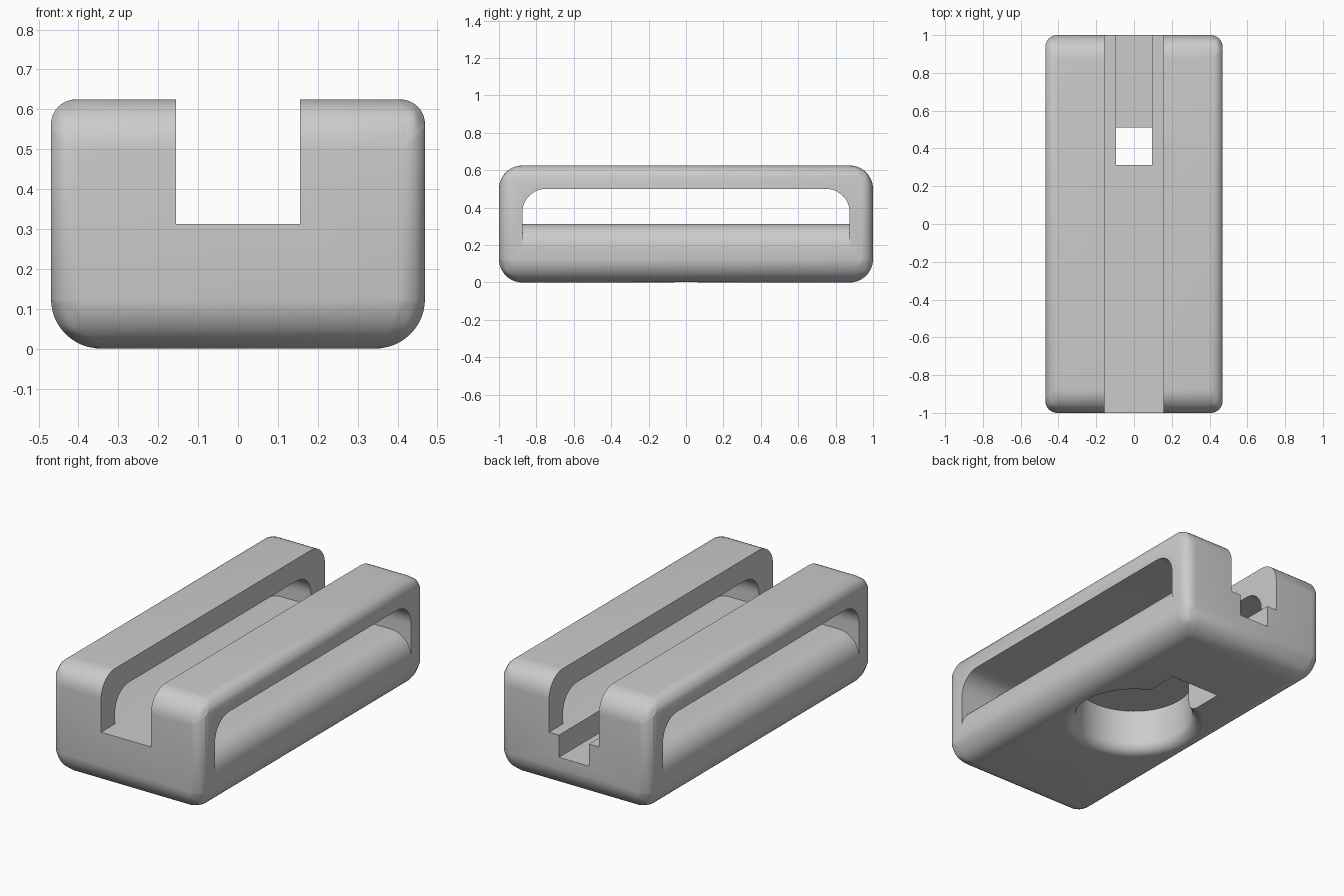
import bpy
import bmesh
from math import sin, cos, pi

if "Cube" in bpy.data.objects:
    bpy.data.objects.remove(bpy.data.objects["Cube"], do_unlink=True)

HALF_X, HALF_Y, TOP = 0.469, 1.0, 0.625
FLOOR = TOP / 2
R = 0.125
STEPS = 12

grey = bpy.data.materials.new("plain grey")
grey.use_nodes = True
colour = (0.6, 0.6, 0.6, 1)
grey.diffuse_color = colour
grey.node_tree.nodes["Principled BSDF"].inputs["Base Color"].default_value = colour


def add_object(name, bm):
    bmesh.ops.recalc_face_normals(bm, faces=bm.faces)
    mesh = bpy.data.meshes.new(name)
    bm.to_mesh(mesh)
    bm.free()
    mesh.materials.append(grey)
    ob = bpy.data.objects.new(name, mesh)
    bpy.context.collection.objects.link(ob)
    return ob


def box(name, low, high):
    bm = bmesh.new()
    bmesh.ops.create_cube(bm, size=1)
    for v in bm.verts:
        v.co = [(a + b) / 2 + c * (b - a) for a, b, c in zip(low, high, v.co)]
    return add_object(name, bm)


def arc(cx, cy, radius, start, end):
    angles = [start + (end - start) * i / STEPS for i in range(STEPS + 1)]
    return [(cx + radius * cos(a), cy + radius * sin(a)) for a in angles]


def prism(name, points, to_3d, direction):
    bm = bmesh.new()
    face = bm.faces.new([bm.verts.new(to_3d(*p)) for p in points])
    out = bmesh.ops.extrude_face_region(bm, geom=[face])
    verts = [g for g in out["geom"] if isinstance(g, bmesh.types.BMVert)]
    bmesh.ops.translate(bm, verts=verts, vec=direction)
    return add_object(name, bm)


# Block: wide rounding underneath and at the ends, tighter along top and uprights
body = box("clamp_body", (-HALF_X, -HALF_Y, 0), (HALF_X, HALF_Y, TOP))
bm = bmesh.new()
bm.from_mesh(body.data)
weight = bm.edges.layers.float.new("bevel_weight_edge")
for e in bm.edges:
    a, b = (v.co for v in e.verts)
    upright = abs(a.z - b.z) > 0.1
    top_side = a.z > 0.1 and abs(a.y - b.y) > 0.1
    e[weight] = 0.5 if upright or top_side else 1.0
bm.to_mesh(body.data)
bm.free()
bevel = body.modifiers.new("rounding", "BEVEL")
bevel.limit_method = "WEIGHT"
bevel.width = R
bevel.segments = STEPS

cutters = []

# Long channel in the top and the narrow cable groove at the back
cutters.append(box("channel_cutter", (-0.156, -1.2, FLOOR), (0.156, 1.2, 1)))
cutters.append(box("groove_cutter", (-0.094, 0.313, 0.1875), (0.094, 1.2, 0.4)))

# Side window with rounded upper corners
end, roof = 0.875, 0.5
window = [(-end, FLOOR), (end, FLOOR)]
window += arc(end - R, roof - R, R, 0, pi / 2)
window += arc(R - end, roof - R, R, pi / 2, pi)
cutters.append(prism("window_cutter", window, lambda y, z: (-0.6, y, z), (1.2, 0, 0)))

# Rounded outer lip of each window sill
lip = arc(HALF_X - R, FLOOR - R, R, pi / 2, 0)
lip += [(0.6, FLOOR - R), (0.6, FLOOR + 0.03), (HALF_X - R, FLOOR + 0.03)]
for side, name in ((1, "left"), (-1, "right")):
    cutters.append(prism(name + "_sill_cutter", lip,
                         lambda x, z: (side * x, -end, z), (0, 2 * end, 0)))

# Round recess underneath with a flared rim
hole, flare, depth = 0.3125, 0.0625, 0.25
profile = [(0, depth), (hole, depth)]
profile += arc(hole + flare, flare, flare, pi, 1.5 * pi)
profile += [(hole + flare, -0.1), (0, -0.1)]
bm = bmesh.new()
verts = [bm.verts.new((r, 0, z)) for r, z in profile]
edges = [bm.edges.new(pair) for pair in zip(verts, verts[1:])]
bmesh.ops.spin(bm, geom=verts + edges, cent=(0, 0, 0), axis=(0, 0, 1),
               angle=2 * pi, steps=64)
bmesh.ops.remove_doubles(bm, verts=bm.verts, dist=0.0001)
cutters.append(add_object("recess_cutter", bm))

# Square notch leading from the recess up into the groove
cutters.append(box("notch_cutter", (-0.156, 0, -0.2), (0.156, 0.51, depth)))

for cutter in cutters:
    cutter.hide_render = True
    mod = body.modifiers.new(cutter.name, "BOOLEAN")
    mod.operation = "DIFFERENCE"
    mod.solver = "EXACT"
    mod.object = cutter

# Bake the cuts, drop the cutters and shade
bpy.ops.object.select_all(action="DESELECT")
bpy.context.view_layer.objects.active = body
body.select_set(True)
for mod in list(body.modifiers):
    bpy.ops.object.modifier_apply(modifier=mod.name)
for cutter in cutters:
    bpy.data.objects.remove(cutter, do_unlink=True)
bpy.ops.object.shade_smooth_by_angle(angle=pi / 6)
